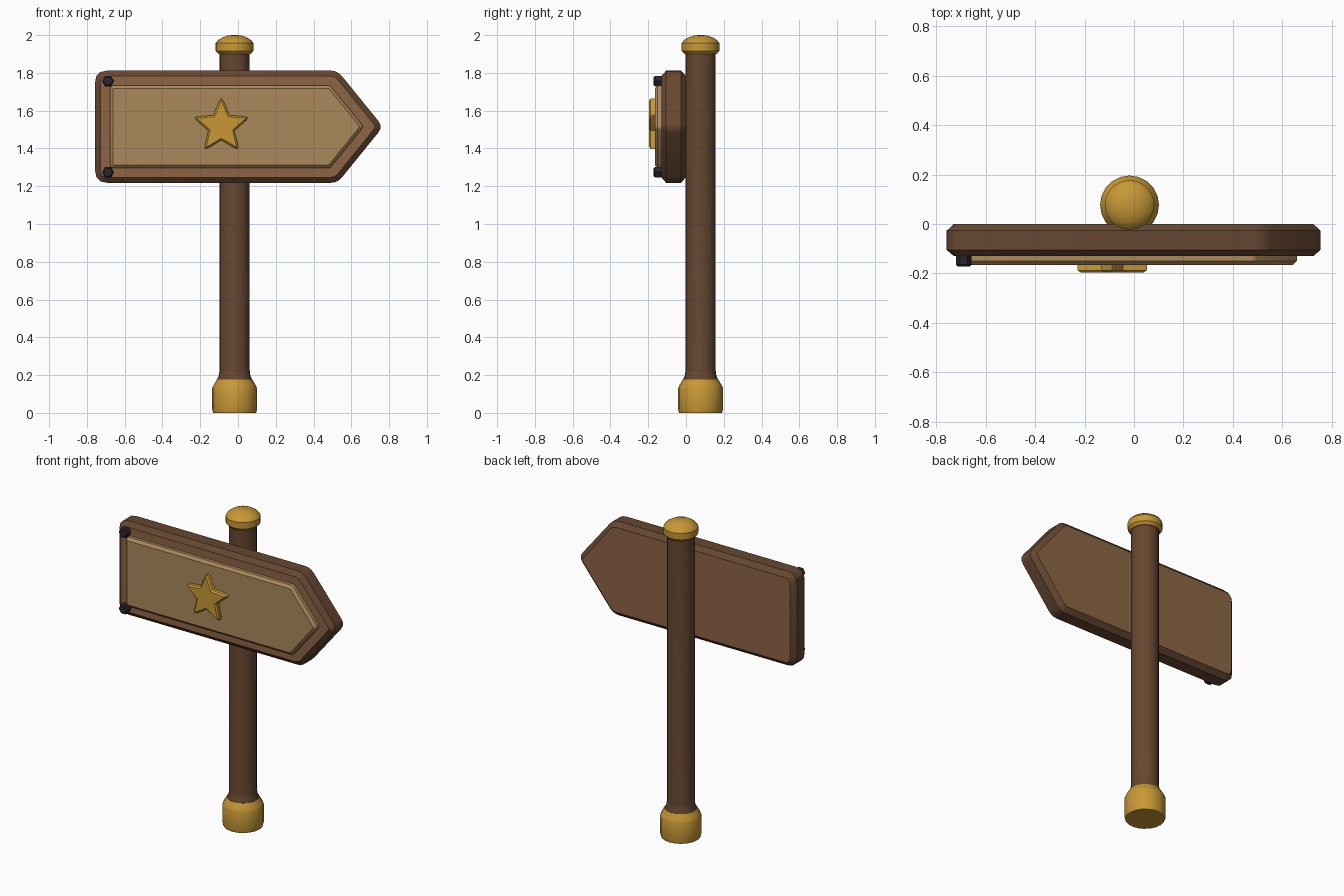
import bpy, bmesh, math
from mathutils import Vector, Matrix

if "Cube" in bpy.data.objects:
    bpy.data.objects.remove(bpy.data.objects["Cube"])


def material(name, r, g, b):
    m = bpy.data.materials.new(name)
    m.diffuse_color = (*[c ** 2.2 for c in (r, g, b)], 1)
    m.use_nodes = True
    m.node_tree.nodes["Principled BSDF"].inputs["Base Color"].default_value = m.diffuse_color
    return m


DARK = material("dark wood", 0.40, 0.285, 0.205)
WOOD = material("warm wood", 0.55, 0.395, 0.275)
PANEL = material("light wood", 0.665, 0.53, 0.36)
GOLD = material("gold", 0.775, 0.59, 0.225)
IRON = material("dark iron", 0.19, 0.16, 0.20)


def finish(name, bm, mats, angle=30):
    bmesh.ops.recalc_face_normals(bm, faces=bm.faces)
    me = bpy.data.meshes.new(name)
    bm.to_mesh(me)
    bm.free()
    for m in mats:
        me.materials.append(m)
    ob = bpy.data.objects.new(name, me)
    bpy.context.collection.objects.link(ob)
    bpy.ops.object.select_all(action='DESELECT')
    ob.select_set(True)
    bpy.context.view_layer.objects.active = ob
    bpy.ops.object.shade_smooth_by_angle(angle=math.radians(angle))
    return ob


def skin(bm, rings):
    # join rings of points with quads and close both ends
    loops = [[bm.verts.new(p) for p in ring] for ring in rings]
    n = len(loops[0])
    for a, b in zip(loops, loops[1:]):
        for i in range(n):
            j = (i + 1) % n
            bm.faces.new((a[i], a[j], b[j], b[i]))
    return [bm.faces.new(loops[0]), bm.faces.new(loops[-1])]


def lathe(name, profile, mat, sides=20, centre=(-0.018, 0.077)):
    bm = bmesh.new()
    skin(bm, [[(centre[0] + r * math.cos(2 * math.pi * i / sides),
                centre[1] + r * math.sin(2 * math.pi * i / sides), z)
               for i in range(sides)] for r, z in profile])
    return finish(name, bm, [mat])


def outline(corners, radii, inset, seg):
    # counter-clockwise polygon, moved inward by inset, with rounded corners
    pts = [Vector(c) for c in corners]
    n, out = len(pts), []
    for i, p in enumerate(pts):
        d0 = (p - pts[i - 1]).normalized()
        d1 = (pts[(i + 1) % n] - p).normalized()
        n0, n1 = Vector((-d0.y, d0.x)), Vector((-d1.y, d1.x))
        q = p + (n0 + n1) * (inset / (1 + n0.dot(n1)))
        t = max(radii[i] - inset, 0.003) * math.tan(d0.angle(d1) / 2)
        a, b = q - d0 * t, q + d1 * t
        for k in range(seg + 1):
            s = k / seg
            out.append(a * (1 - s) ** 2 + q * 2 * s * (1 - s) + b * s * s)
    return out


def plate(name, corners, radii, layers, mats, seg=3):
    # layers are (y, inset); the two end faces take the last material
    bm = bmesh.new()
    caps = skin(bm, [[(p.x, y, p.y) for p in outline(corners, radii, d, seg)]
                     for y, d in layers])
    for f in caps:
        f.material_index = len(mats) - 1
    return finish(name, bm, mats)


# post with base and cap
lathe("post", [(0.093, 0.16), (0.091, 0.18), (0.083, 0.2), (0.08, 0.225),
               (0.08, 1.92)], DARK)
lathe("post_base", [(0.114, 0), (0.119, 0.02), (0.119, 0.13), (0.112, 0.146),
                    (0.093, 0.178)], GOLD)
lathe("post_cap", [(0.085, 1.9), (0.1, 1.917), (0.1, 1.957), (0.088, 1.973),
                   (0.066, 1.987), (0.038, 1.997), (0.014, 2.0)], GOLD)

# arrow board, dark rim with lighter faces
MID = 1.515
plate("arrow_board",
      [(-0.757, MID - 0.297), (0.527, MID - 0.297), (0.768, MID),
       (0.527, MID + 0.297), (-0.757, MID + 0.297)],
      [0.065, 0.08, 0.05, 0.08, 0.065],
      [(-0.13, 0.029), (-0.105, 0), (-0.027, 0), (0, 0.029)], [DARK, WOOD])

# raised light panel
plate("front_panel",
      [(-0.677, MID - 0.219), (0.488, MID - 0.219), (0.665, MID),
       (0.488, MID + 0.219), (-0.677, MID + 0.219)],
      [0.02, 0.03, 0.025, 0.03, 0.02],
      [(-0.125, 0), (-0.15, 0), (-0.165, 0.016)], [PANEL])

# star emblem
star = []
for i in range(10):
    a = math.pi / 2 + i * math.pi / 5
    r = 0.073 if i % 2 else 0.16
    star.append((-0.088 + r * math.cos(a), 1.517 + r * math.sin(a)))
plate("star", star, [0.012, 0.004] * 5,
      [(-0.16, 0), (-0.187, 0), (-0.196, 0.009)], [GOLD], seg=2)

# hexagonal bolts
for label, z in (("upper", 1.756), ("lower", 1.274)):
    bm = bmesh.new()
    skin(bm, [[(-0.688 + r * math.cos(i * math.pi / 3), y,
                z + r * math.sin(i * math.pi / 3)) for i in range(6)]
              for r, y in ((0.032, -0.125), (0.032, -0.163), (0.024, -0.172))])
    finish(label + "_bolt", bm, [IRON])
